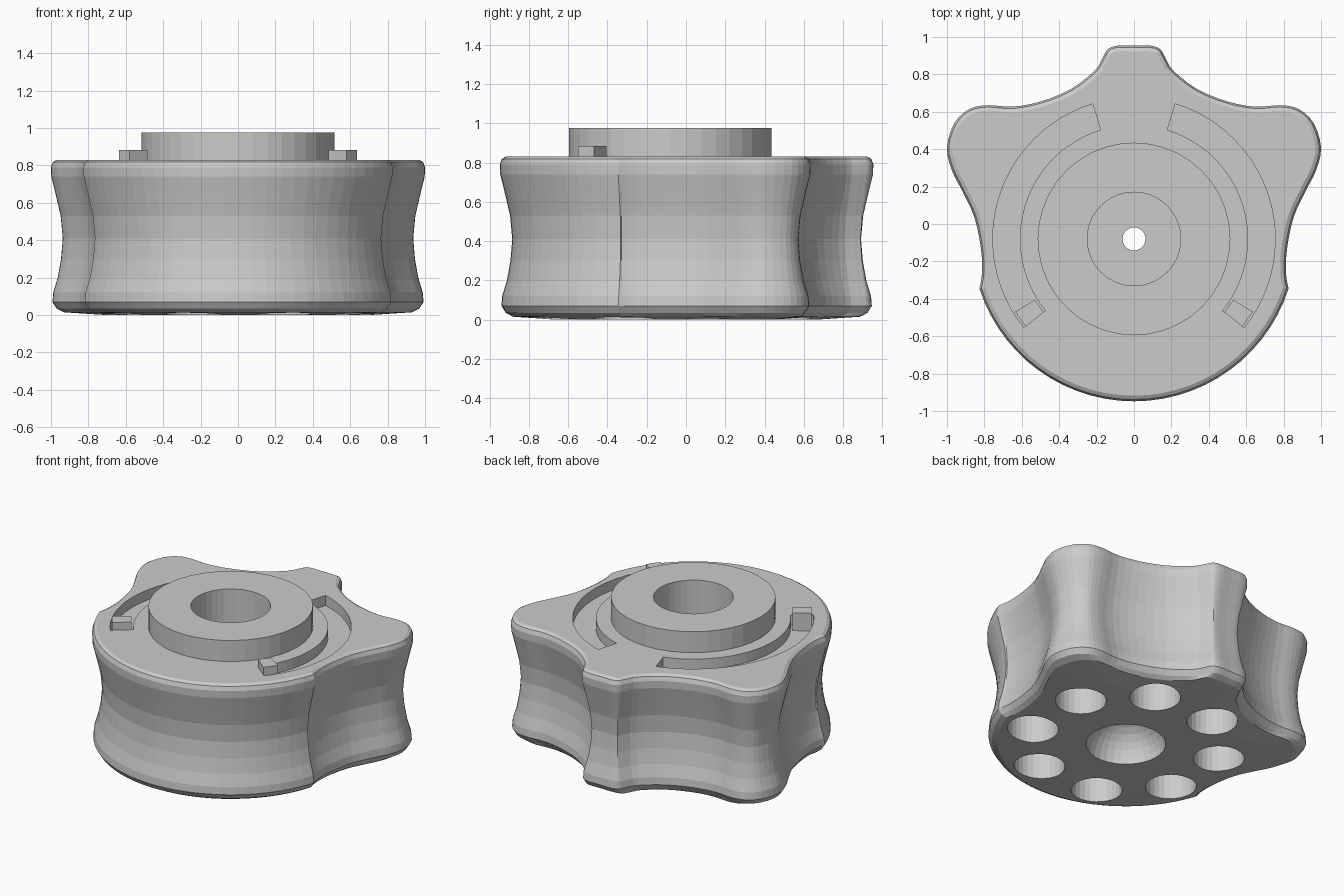
import bpy, bmesh
from math import sin, cos, radians, pi
from mathutils import Vector

if "Cube" in bpy.data.objects:
    bpy.data.objects.remove(bpy.data.objects["Cube"])

CY = -0.08          # y of the common turning axis
TOP = 0.83          # height of the lobed body


def make_object(name, bm):
    bmesh.ops.recalc_face_normals(bm, faces=bm.faces[:])
    me = bpy.data.meshes.new(name)
    bm.to_mesh(me)
    bm.free()
    ob = bpy.data.objects.new(name, me)
    bpy.context.collection.objects.link(ob)
    return ob


def loft(name, rings):
    """Closed solid through rings of equal point count, capped at both ends."""
    bm = bmesh.new()
    vs = [[bm.verts.new(p) for p in r] for r in rings]
    n = len(vs[0])
    for a, b in zip(vs, vs[1:]):
        for i in range(n):
            j = (i + 1) % n
            bm.faces.new((a[i], a[j], b[j], b[i]))
    bm.faces.new(vs[0])
    bm.faces.new(vs[-1][::-1])
    return make_object(name, bm)


def prism(name, pts, z0, z1):
    return loft(name, [[(x, y, z) for x, y in pts] for z in (z0, z1)])


def disc(r, x=0.0, y=CY, n=40):
    return [(x + r * cos(2 * pi * i / n), y + r * sin(2 * pi * i / n)) for i in range(n)]


def sector(r0, r1, a0, a1, n, side):
    """Ring sector about the turning axis; side = -1 mirrors it to the left."""
    ang = [radians(a0 + (a1 - a0) * i / n) for i in range(n + 1)]
    return ([(side * r1 * cos(a), CY + r1 * sin(a)) for a in ang] +
            [(side * r0 * cos(a), CY + r0 * sin(a)) for a in reversed(ang)])


def boolean(target, tool, op='DIFFERENCE'):
    tool.hide_render = True
    m = target.modifiers.new(op, 'BOOLEAN')
    m.operation, m.solver, m.object = op, 'EXACT', tool
    bpy.context.view_layer.objects.active = target
    bpy.ops.object.modifier_apply(modifier=m.name)
    bpy.data.objects.remove(tool, do_unlink=True)


def spline(pts, steps):
    """Catmull-Rom samples between the second and second-last points."""
    out = []
    p = [Vector(q) for q in pts]
    for a, b, c, d in zip(p, p[1:], p[2:], p[3:]):
        for s in range(steps):
            t = s / steps
            out.append(0.5 * (2 * b + (c - a) * t + (2 * a - 5 * b + 4 * c - d) * t * t
                              + (3 * b - a - 3 * c + d) * t ** 3))
    return out


# Outline: right-hand lobes, then the round front, then mirrored
lobes = [(-0.1, 0.953), (0, 0.953), (0.09, 0.953), (0.14, 0.935), (0.17, 0.885), (0.21, 0.82),
         (0.34, 0.72), (0.5, 0.655), (0.65, 0.627), (0.78, 0.635), (0.88, 0.615),
         (0.96, 0.54), (1.0, 0.41), (0.975, 0.29), (0.92, 0.18), (0.855, 0.04),
         (0.82, -0.12), (0.812, -0.25), (0.825, -0.345), (0.835, -0.4)]
half = spline(lobes, 3)
half += [Vector((0.868 * cos(a), CY + 0.868 * sin(a)))
         for a in (radians(-17.8 - 72.2 * i / 14) for i in range(15))]
outline = half + [Vector((-p.x, p.y)) for p in half[-2:0:-1]]


def inset(d, z):
    n = len(outline)
    ring = []
    for i, p in enumerate(outline):
        t = (outline[(i + 1) % n] - outline[i - 1]).normalized()
        ring.append((p.x + t.y * d, p.y - t.x * d, z))
    return ring


# Lobed body with a hollow waist and rounded rims
profile = [(0.03, 0.035), (0.008, 0.07), (0.012, 0.12), (0.036, 0.2), (0.054, 0.3),
           (0.063, 0.41), (0.052, 0.53), (0.024, 0.65), (0.002, 0.74), (0.0, 0.79),
           (0.01, 0.818), (0.03, TOP)]
rings = [[(p.x * s, p.y * s, z) for p in outline] for s, z in ((0.7, 0.0), (0.93, 0.015))]
body = loft("lobed_knob_body", rings + [inset(d, z) for d, z in profile])

# Raised round boss, its bore and the small through hole
boolean(body, prism("boss", disc(0.515), 0.7, 0.975), 'UNION')
boolean(body, prism("bore_cutter", disc(0.25), 0.4, 1.1))
boolean(body, prism("pin_cutter", disc(0.062, n=20), -0.2, 0.6))

# Domed pocket underneath
bm = bmesh.new()
bmesh.ops.create_uvsphere(bm, u_segments=32, v_segments=16, radius=0.25)
bmesh.ops.translate(bm, verts=bm.verts[:], vec=(0, CY, -0.006))
boolean(body, make_object("dome_cutter", bm))

# Ring of eight blind holes underneath
for k in range(8):
    a = radians(22.5 + 45 * k)
    boolean(body, prism("hole_cutter", disc(0.16, 0.61 * cos(a), CY + 0.61 * sin(a), 28), -0.1, 0.55))

# Curved slots in the top, each with a stop tab at its front end
for side, word in ((1, "right"), (-1, "left")):
    boolean(body, prism("slot_cutter", sector(0.61, 0.755, -39, 73, 24, side), 0.76, 0.9))
    prism("stop_tab_" + word, sector(0.622, 0.745, -39, -31.5, 1, side), 0.755, 0.883)
